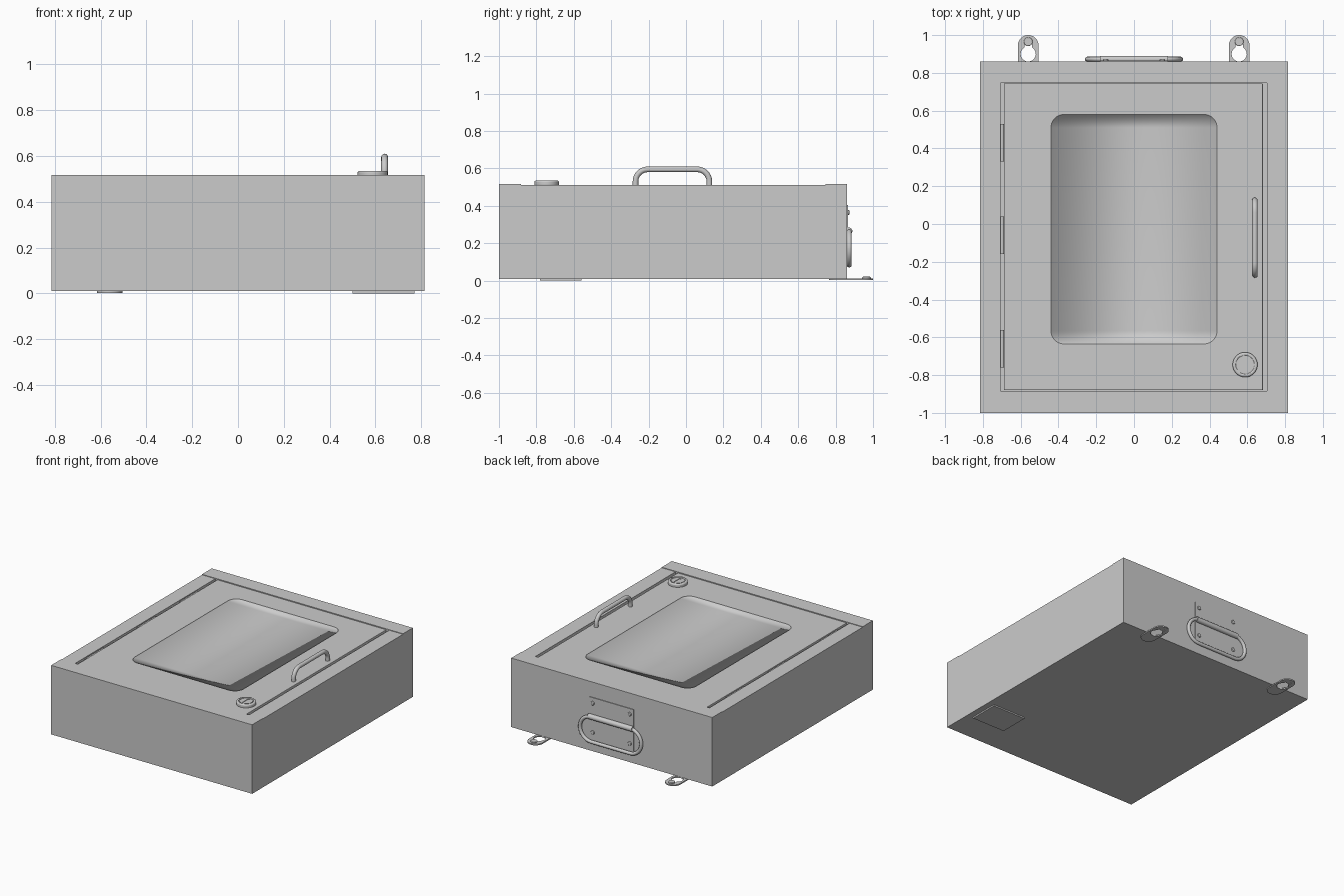
import bpy
from math import pi, sin, cos, radians, asin

if "Cube" in bpy.data.objects:
    bpy.data.objects.remove(bpy.data.objects["Cube"])


def smooth(o):
    bpy.ops.object.select_all(action='DESELECT')
    o.select_set(True)
    bpy.context.view_layer.objects.active = o
    bpy.ops.object.shade_smooth_by_angle(angle=radians(35))
    return o


def box(name, x0, x1, y0, y1, z0, z1, bevel=0):
    bpy.ops.mesh.primitive_cube_add(size=1, location=((x0+x1)/2, (y0+y1)/2, (z0+z1)/2))
    o = bpy.context.object
    o.name = name
    o.scale = (x1-x0, y1-y0, z1-z0)
    bpy.ops.object.transform_apply(location=False, rotation=False, scale=True)
    if bevel:
        m = o.modifiers.new('bevel', 'BEVEL')
        m.width, m.segments = bevel, 2
    return o


def cyl(name, r, depth, loc, rot=(0, 0, 0), sides=32, bevel=0):
    bpy.ops.mesh.primitive_cylinder_add(radius=r, depth=depth, location=loc, rotation=rot, vertices=sides)
    o = bpy.context.object
    o.name = name
    if bevel:
        m = o.modifiers.new('bevel', 'BEVEL')
        m.width, m.segments, m.limit_method = bevel, 3, 'ANGLE'
    return smooth(o)


def cut(o, cutter):
    m = o.modifiers.new('cut', 'BOOLEAN')
    m.object, m.solver = cutter, 'EXACT'
    cutter.hide_render = True
    cutter.hide_set(True)


def curve(name, outlines, closed=True, depth=0, tube=0, loc=(0, 0, 0)):
    c = bpy.data.curves.new(name, 'CURVE')
    c.dimensions = '3D' if tube else '2D'
    if tube:
        c.bevel_depth, c.bevel_resolution, c.use_fill_caps = tube, 4, True
    else:
        c.fill_mode, c.extrude = 'BOTH', depth/2
    for pts in outlines:
        s = c.splines.new('POLY')
        s.points.add(len(pts)-1)
        for p, q in zip(s.points, pts):
            p.co = (*q, 0, 1)[:4] if len(q) == 2 else (*q, 1)
        s.use_cyclic_u = closed
    o = bpy.data.objects.new(name, c)
    o.location = loc
    bpy.context.collection.objects.link(o)
    bpy.ops.object.select_all(action='DESELECT')
    o.select_set(True)
    bpy.context.view_layer.objects.active = o
    bpy.ops.object.convert(target='MESH')
    return smooth(bpy.context.object)


def arc(cx, cy, r, a0, a1, n=10):
    return [(cx+r*cos(a0+(a1-a0)*i/n), cy+r*sin(a0+(a1-a0)*i/n)) for i in range(n+1)]


def rounded(x0, x1, y0, y1, r):
    return (arc(x1-r, y1-r, r, 0, pi/2) + arc(x0+r, y1-r, r, pi/2, pi)
            + arc(x0+r, y0+r, r, pi, 1.5*pi) + arc(x1-r, y0+r, r, 1.5*pi, 2*pi))


# Cabinet body with a recess for the door
body = box('cabinet_body', -0.815, 0.815, -1, 0.86, 0.01, 0.512)
cut(body, box('door_opening_cutter', -0.707, 0.703, -0.883, 0.747, 0.465, 0.6))
for name, y0, y1 in (('front_rim', -1, -0.883), ('back_rim', 0.747, 0.86)):
    box(name, -0.815, 0.815, y0, y1, 0.511, 0.516)

# Door with a shallow rounded panel
door = box('door', -0.688, 0.682, -0.88, 0.744, 0.46, 0.512, 0.003)
cut(door, curve('panel_cutter', [rounded(-0.44, 0.44, -0.635, 0.58, 0.07)],
                depth=0.04, loc=(0, 0, 0.527)))

# Hinge knuckles in the left gap
for y in (0.43, -0.06, -0.66):
    cyl('hinge', 0.009, 0.2, (-0.698, y, 0.499), (pi/2, 0, 0), 16)

# Door pull
pull = ([(-0.27, 0.505)] + arc(-0.205, 0.53, 0.065, pi, pi/2) + arc(0.06, 0.53, 0.065, pi/2, 0)
        + [(0.125, 0.505)])
curve('door_pull', [[(0.64, y, z) for y, z in pull]], closed=False, tube=0.015)

# Lock with a raised core and key slot
lx, ly = 0.588, -0.745
lock = cyl('lock_rim', 0.066, 0.03, (lx, ly, 0.52), sides=48, bevel=0.008)
cut(lock, cyl('lock_cutter', 0.049, 0.03, (lx, ly, 0.544), sides=48))
core = cyl('lock_core', 0.044, 0.03, (lx, ly, 0.518), sides=48)
cut(core, box('slot_cutter', lx-0.008, lx+0.008, ly-0.032, ly+0.036, 0.522, 0.56))

# Carrying handle on the back: plate, rolled sleeve, loop and rivets
box('handle_plate', -0.18, 0.18, 0.855, 0.865, 0.1, 0.405)
cyl('handle_sleeve', 0.019, 0.36, (0, 0.871, 0.265), (0, pi/2, 0), 24)
curve('carry_loop', [[(x, 0.873, z) for x, z in rounded(-0.248, 0.248, 0.083, 0.265, 0.09)]], tube=0.0125)
for x in (-0.15, 0.15):
    for z in (0.365, 0.15):
        cyl('rivet', 0.014, 0.012, (x, 0.867, z), (pi/2, 0, 0), 16, 0.004)

# Keyhole mounting tabs with screws
neck = asin(0.02/0.04)
for x in (-0.56, 0.557):
    outer = arc(0, 0.945, 0.055, 0, pi, 20) + [(-0.055, 0.86)] + arc(0, 0.82, 0.055, pi, 2*pi, 20) + [(0.055, 0.86)]
    hole = arc(0, 0.965, 0.021, 0, pi, 12) + arc(0, 0.9, 0.04, pi/2+neck, 2.5*pi-neck, 24)
    curve('mounting_tab', [outer, hole], depth=0.009, loc=(x, 0, 0.007))
    cyl('tab_screw', 0.023, 0.016, (x, 0.965, 0.013), sides=24, bevel=0.004)

# Flat plate under the front right corner
box('underside_plate', 0.5, 0.77, -0.78, -0.56, 0, 0.012)
